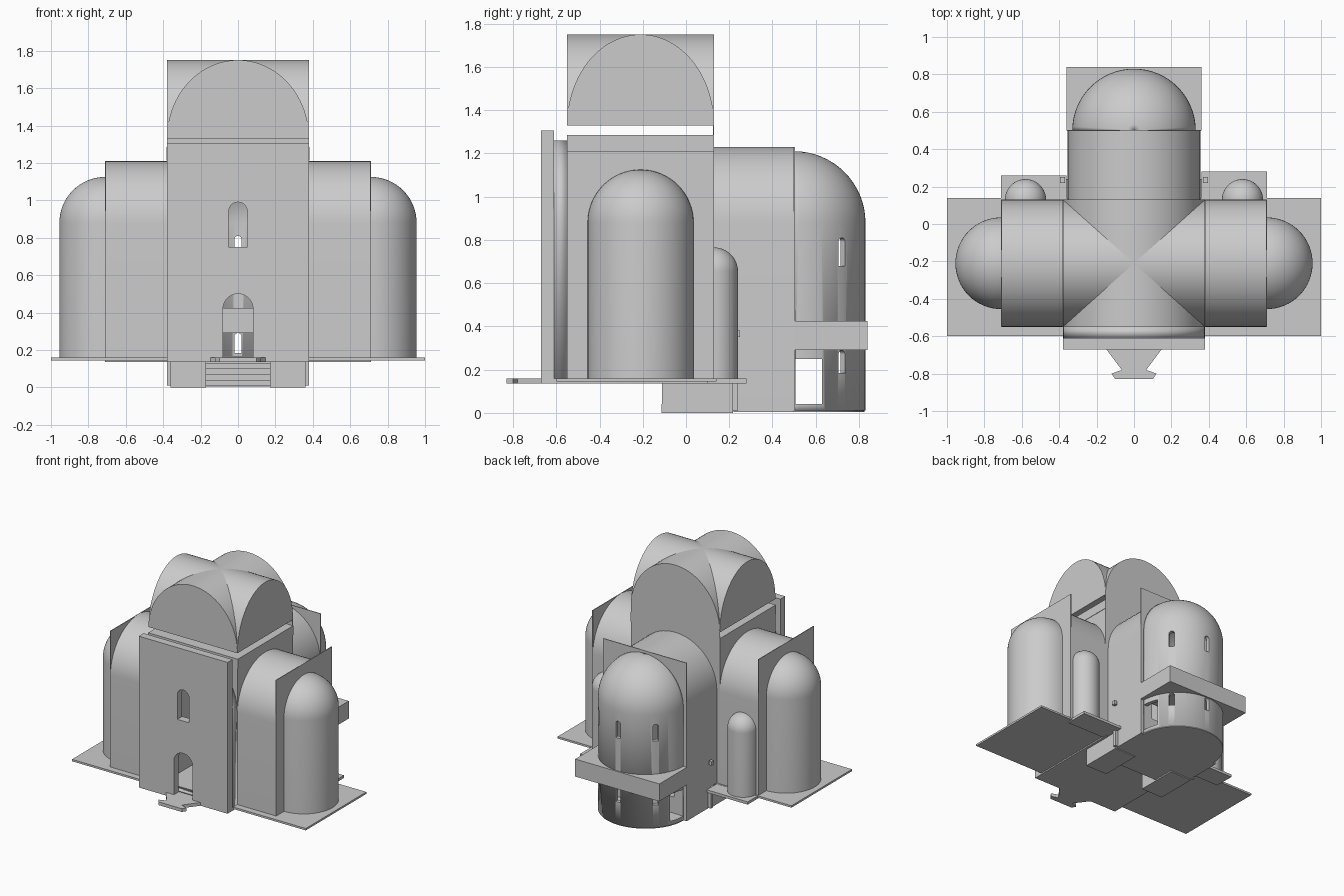
import bpy, bmesh, math
from mathutils import Matrix

cube = bpy.data.objects.get("Cube")
if cube:
    bpy.data.objects.remove(cube, do_unlink=True)

stone = bpy.data.materials.new("pale_stone")
stone.use_nodes = True
GREY = (0.6, 0.6, 0.6, 1)
stone.diffuse_color = GREY
stone.node_tree.nodes["Principled BSDF"].inputs["Base Color"].default_value = GREY


def finish(name, bm, smooth=False):
    bmesh.ops.recalc_face_normals(bm, faces=bm.faces[:])
    mesh = bpy.data.meshes.new(name)
    bm.to_mesh(mesh)
    bm.free()
    mesh.materials.append(stone)
    ob = bpy.data.objects.new(name, mesh)
    bpy.context.collection.objects.link(ob)
    if smooth:
        bpy.ops.object.select_all(action="DESELECT")
        ob.select_set(True)
        bpy.context.view_layer.objects.active = ob
        bpy.ops.object.shade_smooth_by_angle(angle=math.radians(35))
    return ob


def prism(name, pts, depth, matrix, caps=True, smooth=False):
    """Extrude a local XY outline along local Z."""
    bm = bmesh.new()
    rings = [[bm.verts.new((x, y, h)) for x, y in pts] for h in (0, depth)]
    n = len(pts)
    for i in range(n):
        j = (i + 1) % n
        bm.faces.new((rings[0][i], rings[0][j], rings[1][j], rings[1][i]))
    if caps:
        bm.faces.new(rings[0])
        bm.faces.new(rings[1])
    bm.transform(matrix)
    return finish(name, bm, smooth)


def box(name, x0, x1, y0, y1, z0, z1):
    return prism(name, [(x0, y0), (x1, y0), (x1, y1), (x0, y1)], z1 - z0,
                 Matrix.Translation((0, 0, z0)))


def arch(half, z0, spring, rise, n=32):
    curve = [(half * math.cos(math.pi * i / n), spring + rise * math.sin(math.pi * i / n))
             for i in range(n + 1)]
    return [(-half, z0), (half, z0)] + (curve if spring > z0 else curve[1:-1])


def along_y(y, x=0):   # profile in XZ, extruded toward +y
    return Matrix(((1, 0, 0, x), (0, 0, 1, y), (0, 1, 0, 0), (0, 0, 0, 1)))


def along_x(x, y):     # profile in YZ, extruded toward +x
    return Matrix(((0, 0, 1, x), (1, 0, 0, y), (0, 1, 0, 0), (0, 0, 0, 1)))


def apse(name, loc, turn, r, z0, spring, n=32):
    """Half-round wall with a quarter-sphere roof, bulging toward local +y."""
    prof = [(r, z0), (r, spring)]
    prof += [(r * math.cos(a), spring + r * math.sin(a))
             for a in (math.pi / 2 * i / 16 for i in range(1, 16))]
    prof.append((0, spring + r))
    bm = bmesh.new()
    vs = [bm.verts.new((p, 0, z)) for p, z in prof]
    es = [bm.edges.new(pair) for pair in zip(vs, vs[1:])]
    bmesh.ops.spin(bm, geom=vs + es, axis=(0, 0, 1), cent=(0, 0, 0),
                   angle=math.pi, steps=n)
    bmesh.ops.remove_doubles(bm, verts=bm.verts[:], dist=1e-5)
    bm.transform(Matrix.Translation((*loc, 0)) @ Matrix.Rotation(turn, 4, "Z"))
    return finish(name, bm, True)


def cut(ob, *cutters):
    for c in cutters:
        c.hide_render = True
        c.hide_set(True)
        m = ob.modifiers.new("opening", "BOOLEAN")
        m.operation, m.solver, m.object = "DIFFERENCE", "EXACT", c


def thicken(ob, t):
    m = ob.modifiers.new("wall", "SOLIDIFY")
    m.thickness, m.offset = t, -1


MID = -0.21            # y of the crossing axis
FLOOR = 0.16

# Floor slabs and entrance step
box("floor_wings", -1, 1, -0.6, 0.14, 0.145, FLOOR)
box("floor_middle", -0.38, 0.38, -0.67, 0.14, 0.135, FLOOR - 0.001)
for s, side, back in ((-1, "right", 0.26), (1, "left", 0.28)):
    xs = sorted((s * 0.36, s * 0.71))
    box(side + "_back_floor", *xs, 0.1, back, 0.137, FLOOR - 0.002)
step = [(0.155, -0.66), (0.065, -0.78), (0.12, -0.8), (0.1, -0.83)]
prism("entrance_step", step + [(-x, y) for x, y in reversed(step)], 0.025,
      Matrix.Translation((0, 0, 0.135)))

# Front wall with door and window
door = prism("door_cutter", arch(0.08, 0.15, 0.42, 0.08), 0.3, along_y(-0.75))
window = prism("window_cutter", arch(0.05, 0.75, 0.94, 0.05), 0.3, along_y(-0.75))
front = box("front_wall", -0.38, 0.38, -0.67, -0.61, FLOOR - 0.02, 1.305)
cut(front, door, window)
porch = prism("front_vault", arch(0.379, FLOOR, 0.88, 0.38), 0.06, along_y(-0.61), False, True)
thicken(porch, 0.01)

# Crossing tower, open through its middle
nave = prism("nave_cutter", arch(0.25, 0.165, 0.85, 0.25), 1.4, along_y(-0.61))
tower = box("crossing_tower", -0.38, 0.38, -0.55, 0.13, FLOOR, 1.285)
cut(tower, nave)
for s, side in ((-1, "right"), (1, "left")):
    box(side + "_tower_rim", *sorted((s * 0.37, s * 0.383)), -0.55, 0.13, 1.212, 1.285)
box("roof_back_panel", -0.38, 0.38, 0.126, 0.13, 1.28, 1.34)

# Groin roof: two crossing barrels
prism("roof_barrel_front_back", arch(0.38, 1.33, 1.33, 0.42, 64), 0.68, along_y(-0.55), smooth=True)
prism("roof_barrel_side", arch(0.34, 1.33, 1.33, 0.42, 64), 0.76, along_x(-0.38, MID), smooth=True)

# Side arms, their end panels, apses and small chapels
for s, side in ((-1, "right"), (1, "left")):
    x0 = 0.38 if s > 0 else -0.71
    prism(side + "_arm", arch(0.34, FLOOR, 0.87, 0.34), 0.33, along_x(x0, MID), smooth=True)
    box(side + "_end_panel", *sorted((s * 0.706, s * 0.712)), -0.55, 0.13, FLOOR, 1.21)
    apse(side + "_apse", (s * 0.71, MID), -s * math.pi / 2, 0.245, FLOOR, 0.88)
    apse(side + "_chapel", (s * 0.58, 0.13), 0, 0.11, FLOOR, 0.655, 24)
    box(side + "_chapel_sill", *sorted((s * 0.37, s * 0.395)), 0.22, 0.25, 0.35, 0.38)

# Back arm and its end panel
back_arm = prism("back_arm", arch(0.355, 0.01, 0.875, 0.355), 0.29, along_y(0.21), smooth=True)
join = prism("back_arm_front", arch(0.355, FLOOR, 0.875, 0.355), 0.08, along_y(0.13), smooth=True)
panel = box("back_panel", -0.357, 0.357, 0.497, 0.503, 0.01, 1.23)
for part in (back_arm, join, panel):
    cut(part, nave)

# Back apse with radial windows and low side doorways
back_apse = apse("back_apse", (0, 0.5), 0, 0.33, 0.01, 0.88, 48)
thicken(back_apse, 0.03)
cutters = [box("low_door_cutter", -0.5, 0.5, 0.506, 0.63, 0.04, 0.25)]
for angle in (-48, 0, 48):
    for z0, spring in ((0.68, 0.79), (0.185, 0.27)):
        turn = Matrix.Translation((0, 0.5, 0)) @ Matrix.Rotation(math.radians(angle), 4, "Z")
        cutters.append(prism("apse_window_cutter", arch(0.02, z0, spring, 0.02, 12), 0.3,
                             turn @ along_y(0.2)))
cut(back_apse, *cutters)
box("back_gallery", -0.36, 0.36, 0.5, 0.84, 0.29, 0.425)

# Base of the back apse
disc = [(0.33 * math.cos(math.pi * i / 48), 0.5 + 0.325 * math.sin(math.pi * i / 48))
        for i in range(49)]
prism("back_base", disc + [(-0.355, 0.5), (-0.355, 0.22), (0.355, 0.22), (0.355, 0.5)], 0.035,
      Matrix.Translation((0, 0, 0.005)))

# Lower blocks and stair under the crossing
for s, side in ((-1, "right"), (1, "left")):
    xs = sorted((s * 0.17, s * 0.36))
    box(side + "_lower_block", *xs, -0.11, 0.215, 0.04, 0.137)
    box(side + "_lower_plinth", *xs, -0.113, 0.217, 0, 0.04)
    box(side + "_plinth_end", *sorted((s * 0.34, s * 0.38)), 0.215, 0.24, 0.01, 0.14)
for i in range(4):
    box("lower_stair", -0.17, 0.17, 0.04 + 0.045 * i, 0.22, 0.01, 0.04 + 0.03 * i)
